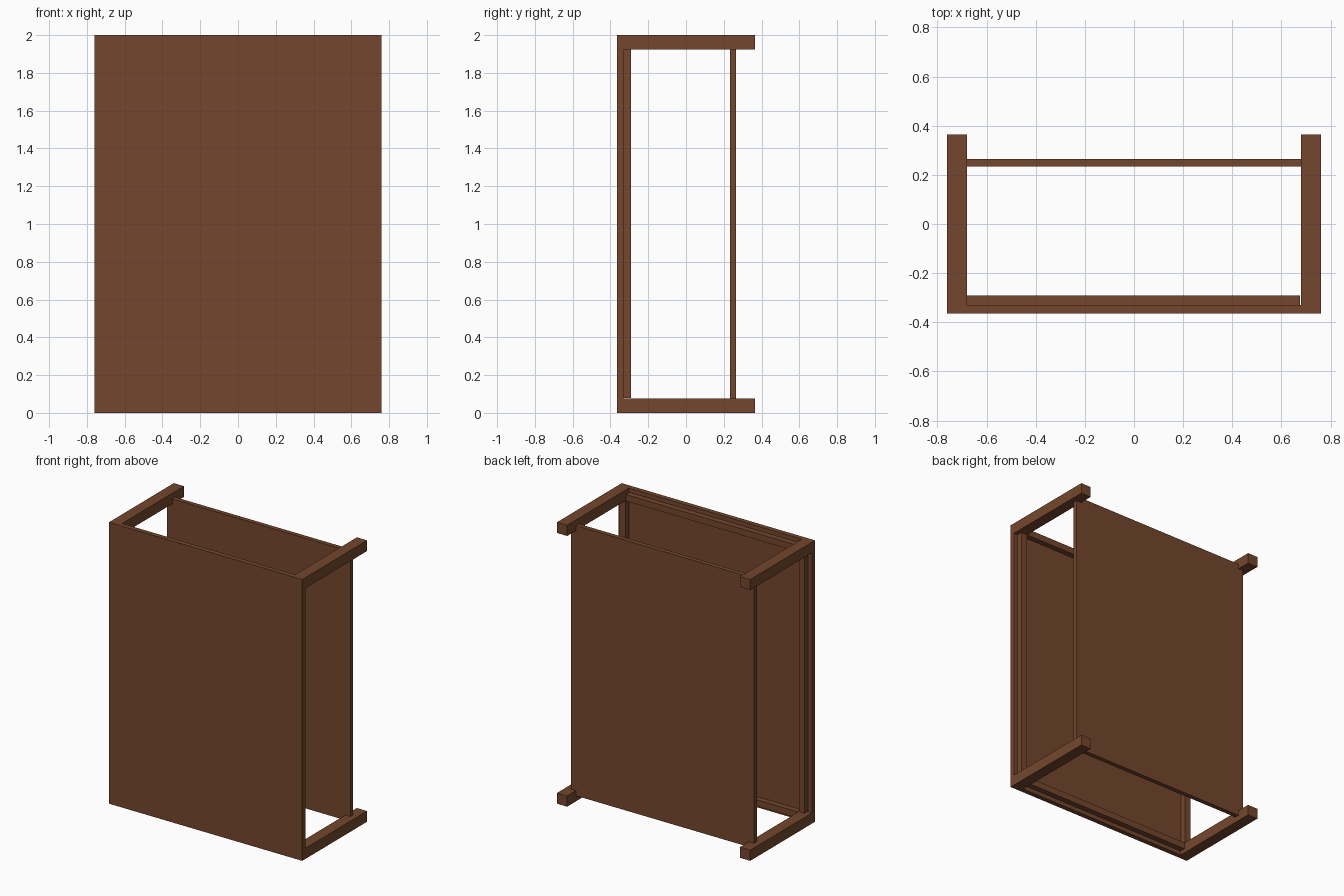
import bpy

if "Cube" in bpy.data.objects:
    bpy.data.objects.remove(bpy.data.objects["Cube"])

wood = bpy.data.materials.new("brown_wood")
wood.diffuse_color = (0.175, 0.062, 0.026, 1)
wood.use_nodes = True
wood.node_tree.nodes["Principled BSDF"].inputs["Base Color"].default_value = wood.diffuse_color


def box(name, x, y, z):
    """Axis-aligned board from (min, max) pairs."""
    bpy.ops.mesh.primitive_cube_add(
        size=1, location=[(a + b) / 2 for a, b in (x, y, z)])
    ob = bpy.context.object
    ob.name = name
    ob.scale = [b - a for a, b in (x, y, z)]
    bpy.ops.object.transform_apply(location=False, rotation=False, scale=True)
    ob.data.materials.append(wood)
    return ob


# table lying on its long edge: the top faces the front
box("table_top", (-0.76, 0.76), (-0.364, -0.33), (0, 2))

# lower shelf, let halfway into the legs
box("lower_shelf", (-0.72, 0.72), (0.233, 0.265), (0.04, 1.96))

# four square legs
for sx, x in (("left", (-0.76, -0.68)), ("right", (0.68, 0.76))):
    for sz, z in (("bottom", (0, 0.076)), ("top", (1.924, 2))):
        box(f"{sz}_{sx}_leg", x, (-0.33, 0.364), z)

# rails under the table top, slightly set back from the outer leg faces
rail_y = (-0.33, -0.29)
for side, x in (("left", (-0.73, -0.685)), ("right", (0.68, 0.73))):
    box(f"{side}_rail", x, rail_y, (0.08, 1.924))
for side, z in (("bottom", (0.03, 0.076)), ("top", (1.924, 1.97))):
    box(f"{side}_rail", (-0.68, 0.675), rail_y, z)
